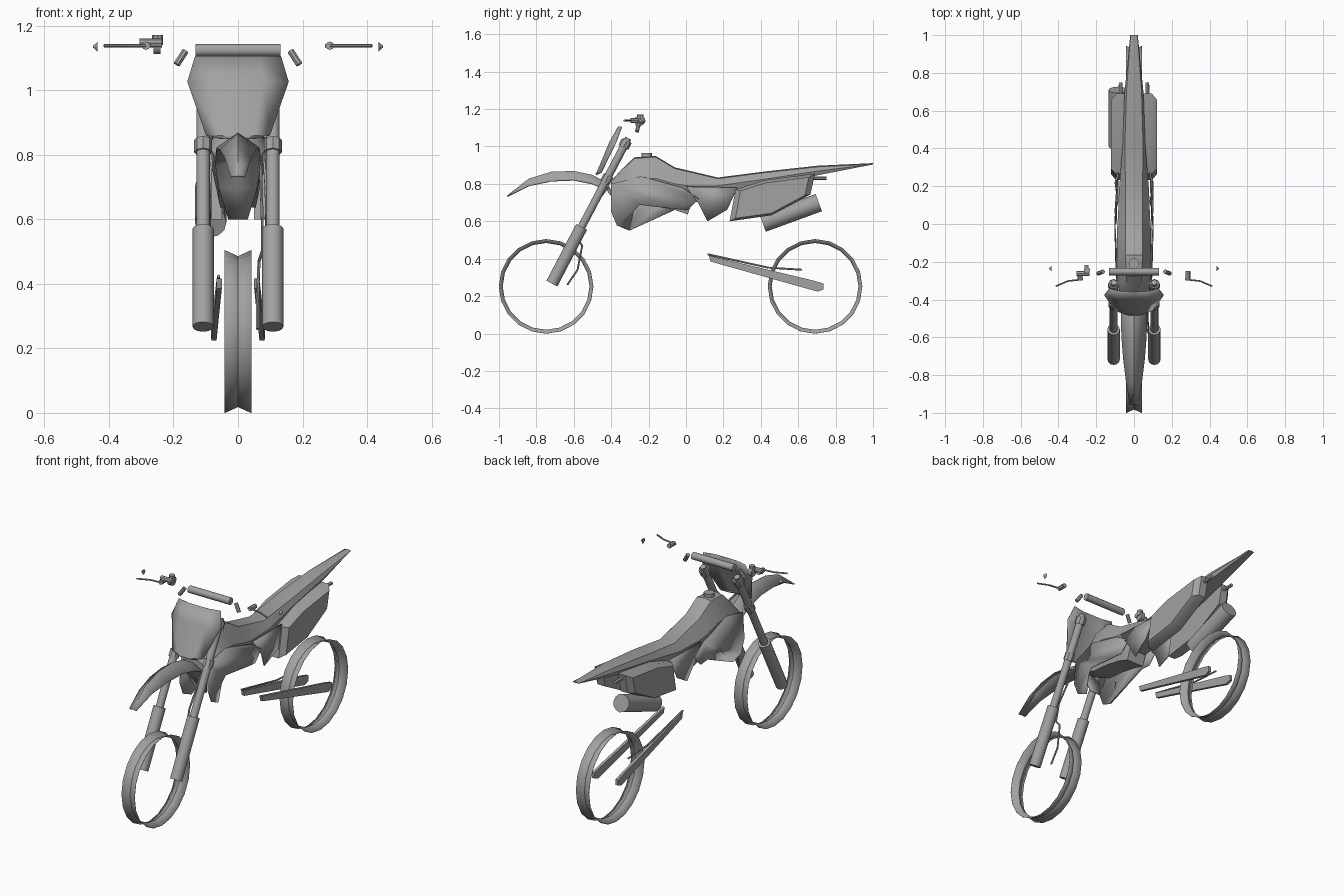
import bpy, bmesh, math
from mathutils import Vector

cube = bpy.data.objects.get("Cube")
if cube:
    bpy.data.objects.remove(cube, do_unlink=True)

grey = bpy.data.materials.new("plain grey")
grey.use_nodes = True
COL = (0.36, 0.36, 0.36, 1)
grey.diffuse_color = COL
grey.node_tree.nodes["Principled BSDF"].inputs["Base Color"].default_value = COL
made = []


def finish(name, bm, thick=0):
    bmesh.ops.recalc_face_normals(bm, faces=bm.faces)
    me = bpy.data.meshes.new(name)
    bm.to_mesh(me)
    bm.free()
    me.materials.append(grey)
    ob = bpy.data.objects.new(name, me)
    bpy.context.collection.objects.link(ob)
    if thick:
        mod = ob.modifiers.new("thickness", 'SOLIDIFY')
        mod.thickness = thick
        mod.offset = 0
    made.append(ob)
    return ob


def loft(name, loops, closed=True, caps=True, ring=False, thick=0):
    """Skin a row of equal-length point loops."""
    bm = bmesh.new()
    rows = [[bm.verts.new(p) for p in lp] for lp in loops]
    n = len(rows[0])
    pairs = list(zip(rows, rows[1:])) + ([(rows[-1], rows[0])] if ring else [])
    for a, b in pairs:
        for i in range(n if closed else n - 1):
            j = (i + 1) % n
            bm.faces.new((a[i], a[j], b[j], b[i]))
    if closed and caps:
        bm.faces.new(rows[0])
        bm.faces.new(rows[-1])
    return finish(name, bm, thick)


def sheet(name, pts, thick=0.006):
    bm = bmesh.new()
    f = bm.faces.new([bm.verts.new(p) for p in pts])
    bmesh.ops.triangulate(bm, faces=[f])
    return finish(name, bm, thick)


def tube(name, path, r, sides=12, r2=None):
    """Straight cylinders or cones along a path, in one object."""
    bm = bmesh.new()
    for a, b in zip(path, path[1:]):
        a, b = Vector(a), Vector(b)
        rot = (b - a).to_track_quat('Z', 'Y').to_matrix().to_4x4()
        rot.translation = (a + b) / 2
        bmesh.ops.create_cone(bm, cap_ends=True, segments=sides, radius1=r,
                              radius2=r if r2 is None else r2,
                              depth=(b - a).length, matrix=rot)
    return finish(name, bm)


# Wheel rims: thin bands with a V-shaped section
for name, cy in (("front_rim", -0.748), ("rear_rim", 0.69)):
    loops = []
    for i in range(20):
        t = math.tau * i / 20
        loops.append([(x, cy + r * math.cos(t), 0.252 + r * math.sin(t))
                      for x, r in ((-0.042, 0.252), (0, 0.233), (0.042, 0.252))])
    loft(name, loops, closed=False, ring=True, thick=0.002)

# Front fender: ridged sheet curling down behind the forks (y, ridge z, edge z, half width)
fender = [(-0.955, 0.735, 0.732, 0.022), (-0.84, 0.825, 0.79, 0.04),
          (-0.72, 0.862, 0.815, 0.055), (-0.6, 0.866, 0.82, 0.065),
          (-0.5, 0.845, 0.80, 0.068), (-0.42, 0.80, 0.765, 0.07),
          (-0.37, 0.70, 0.70, 0.06), (-0.33, 0.60, 0.60, 0.03)]
loft("front_fender", [[(-w, y, e), (0, y, z), (w, y, e)] for y, z, e, w in fender],
     closed=False, thick=0.006)

# Front plate: curved shield, rows from top to bottom (half width, centre y, edge y, z)
rows = [(0.132, -0.36, -0.345, 1.105), (0.156, -0.405, -0.375, 1.025),
        (0.098, -0.475, -0.455, 0.86), (0.05, -0.482, -0.47, 0.85)]
loft("front_plate", [[(-w, ye, z), (-w * 0.5, yc, z), (w * 0.5, yc, z), (w, ye, z)]
                     for w, yc, ye, z in rows], closed=False, thick=0.008)

# Tank and seat (y, top z, top w, mid z, mid w, bottom z, bottom w)
body = [(-0.40, 0.815, 0.03, 0.79, 0.07, 0.75, 0.05),
        (-0.345, 0.877, 0.038, 0.81, 0.08, 0.72, 0.055),
        (-0.276, 0.942, 0.04, 0.83, 0.088, 0.69, 0.06),
        (-0.163, 0.95, 0.045, 0.83, 0.09, 0.68, 0.06),
        (-0.06, 0.888, 0.045, 0.80, 0.09, 0.66, 0.06),
        (0.01, 0.872, 0.045, 0.79, 0.088, 0.637, 0.055),
        (0.03, 0.867, 0.045, 0.79, 0.085, 0.70, 0.055),
        (0.17, 0.834, 0.045, 0.79, 0.08, 0.72, 0.055),
        (0.42, 0.866, 0.048, 0.825, 0.06, 0.78, 0.05),
        (0.70, 0.897, 0.04, 0.868, 0.05, 0.845, 0.04),
        (1.0, 0.911, 0.018, 0.908, 0.02, 0.904, 0.015)]
loft("tank_and_seat", [[(0, y, zt), (wt, y, zt - 0.006), (wm, y, zm), (wb, y, zb),
                        (-wb, y, zb), (-wm, y, zm), (-wt, y, zt - 0.006)]
                       for y, zt, wt, zm, wm, zb, wb in body])
tube("tank_cap", [(0, -0.21, 0.94), (0, -0.21, 0.965)], 0.028)

# Parts found on both sides
for s, side in ((1, "left"), (-1, "right")):
    # Radiator shroud
    sheet(side + "_shroud", [(s * x, y, z) for y, z, x in (
        (-0.40, 0.80, 0.08), (-0.40, 0.652, 0.09), (-0.37, 0.578, 0.09),
        (-0.303, 0.55, 0.085), (-0.28, 0.652, 0.09), (-0.25, 0.688, 0.095),
        (-0.05, 0.665, 0.1), (0.01, 0.66, 0.1), (0.07, 0.72, 0.098),
        (-0.02, 0.78, 0.1), (-0.24, 0.84, 0.092))])
    # Panel under the seat
    sheet(side + "_mid_panel", [(s * x, y, z) for y, z, x in (
        (0.0, 0.785, 0.095), (0.07, 0.69, 0.1), (0.115, 0.60, 0.085),
        (0.22, 0.663, 0.1), (0.275, 0.78, 0.085))])
    # Boxy rear side panel with a smaller outer face
    outline = [(0.265, 0.77), (0.233, 0.60), (0.458, 0.632), (0.665, 0.743),
               (0.69, 0.855), (0.42, 0.82)]
    loops = []
    for x, k in ((0.05, 1), (0.095, 1), (0.122, 0.86)):
        loops.append([(s * x, 0.455 + (y - 0.455) * k, 0.715 + (z - 0.715) * k)
                      for y, z in outline])
    loft(side + "_side_panel", loops)
    tube(side + "_rear_tab", [(s * 0.07, 0.66, 0.83), (s * 0.07, 0.75, 0.83)], 0.01, 6)

    # Fork: tube, slider, collars and axle lug along one slanted axis
    def fork(z):
        return (s * 0.108, -0.313 + 0.5246 * (z - 1.037), z)
    tube(side + "_fork_tube", [fork(1.037), fork(0.5)], 0.021)
    tube(side + "_fork_slider", [fork(0.57), fork(0.267)], 0.033)
    tube(side + "_fork_lower_collar", [fork(0.845), fork(0.808)], 0.028, 8)
    tube(side + "_fork_top_collar", [fork(1.03), fork(0.995)], 0.029, 8)
    tube(side + "_fork_cap", [fork(1.045), fork(1.03)], 0.017, 6)

    # Swing arm flares outward to the rear
    arm = [(0.122, 0.417), (0.13, 0.385), (0.704, 0.224), (0.736, 0.235),
           (0.736, 0.267), (0.69, 0.281)]
    loft(side + "_swing_arm", [[(s * (x + 0.017 * (y - 0.12) / 0.6), y, z)
                                for y, z in arm] for x in (0.05, 0.066)])

    # Handlebar remnants: bend, end cap, lever
    tube(side + "_bar_bend", [(s * 0.163, -0.252, 1.122), (s * 0.19, -0.262, 1.08)], 0.011, 8)
    tube(side + "_bar_end", [(s * 0.436, -0.235, 1.135), (s * 0.449, -0.235, 1.135)],
         0.015, 8, 0.003)
    tube(side + "_lever", [(s * 0.27, -0.293, 1.138), (s * 0.35, -0.302, 1.138),
                           (s * 0.415, -0.33, 1.138)], 0.005, 6)
    tube(side + "_lever_perch", [(s * 0.285, -0.25, 1.138), (s * 0.285, -0.298, 1.138)],
         0.013, 8)

# Brake reservoir and its body, right handlebar only
tube("brake_cylinder", [(-0.305, -0.262, 1.146), (-0.235, -0.262, 1.146)], 0.014, 8)
tube("brake_reservoir", [(-0.249, -0.245, 1.14), (-0.249, -0.245, 1.172)], 0.017, 8)
tube("brake_clamp", [(-0.262, -0.243, 1.138), (-0.24, -0.243, 1.138)], 0.026)

# Handlebar pad
tube("bar_pad", [(-0.132, -0.252, 1.124), (0.132, -0.252, 1.124)], 0.02)

# Exhaust muffler on the right
tube("muffler", [(-0.085, 0.41, 0.59), (-0.085, 0.71, 0.70)], 0.049, 12)

# Front brake hose and rear chain guard strip
tube("brake_hose", [(0.07, -0.42, 0.78), (0.075, -0.55, 0.60), (0.075, -0.575, 0.50),
                    (0.065, -0.555, 0.47), (0.06, -0.58, 0.34), (0.06, -0.635, 0.26)], 0.005, 6)
tube("chain_guard", [(-0.06, 0.115, 0.424), (-0.065, 0.44, 0.352),
                     (-0.065, 0.62, 0.341)], 0.005, 6)

# Smooth rounded faces, keep edges sharp
bpy.ops.object.select_all(action='DESELECT')
for ob in made:
    ob.select_set(True)
bpy.context.view_layer.objects.active = made[0]
bpy.ops.object.shade_smooth_by_angle(angle=math.radians(31))
